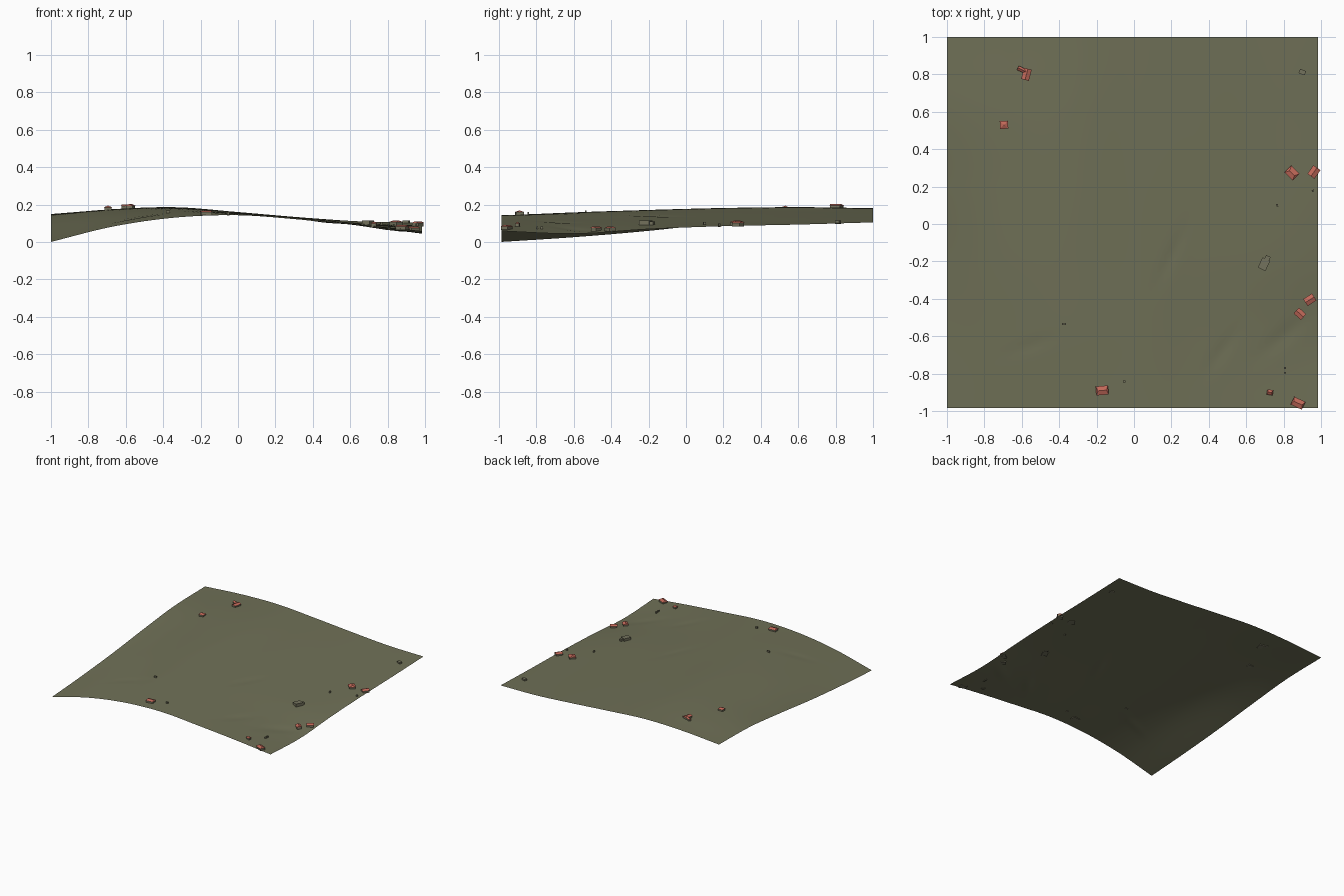
import bpy
import bmesh
import math
from mathutils import Matrix, Vector

cube = bpy.data.objects.get("Cube")
if cube:
    bpy.data.objects.remove(cube, do_unlink=True)


def material(name, rgb):
    m = bpy.data.materials.new(name)
    m.use_nodes = True
    m.diffuse_color = (*rgb, 1)
    bsdf = m.node_tree.nodes["Principled BSDF"]
    bsdf.inputs["Base Color"].default_value = (*rgb, 1)
    bsdf.inputs["Roughness"].default_value = 0.9
    return m


OLIVE = material("olive ground", (0.16, 0.163, 0.095))
WALL = material("olive grey wall", (0.175, 0.17, 0.11))
ROOF = material("terracotta roof", (0.54, 0.14, 0.1))

# Ground heights in thousandths: rows run front to back, columns from -x to +x
RELIEF = [
    (0, 82, 130, 143, 120, 92, 58),
    (26, 112, 155, 152, 121, 86, 43),
    (60, 140, 171, 157, 127, 97, 68),
    (104, 160, 182, 160, 130, 101, 84),
    (142, 175, 186, 160, 132, 105, 93),
    (150, 174, 180, 158, 132, 110, 105),
]


def spline(values, t):
    """Smooth interpolation through evenly spaced values, t from 0 to 1."""
    n = len(values) - 1
    t = min(max(t, 0), 1) * n
    i = min(int(t), n - 1)
    f = t - i
    b, c = values[i], values[i + 1]
    a = values[i - 1] if i else 2 * b - c
    d = values[i + 2] if i + 2 <= n else 2 * c - b
    return b + f / 2 * (c - a + f * (2 * a - 5 * b + 4 * c - d + f * (3 * (b - c) + d - a)))


# Shallow gullies: centre, direction, length, width, depth
GULLIES = [
    ((0.2, -0.17), 65, 0.14, 0.025, 0.004),
    ((0.47, -0.68), 55, 0.12, 0.03, 0.004),
    ((0.8, -0.6), 40, 0.15, 0.04, 0.005),
    ((-0.55, -0.65), 20, 0.12, 0.03, 0.003),
]


def ground_z(x, y):
    z = spline([spline(row, (x + 1) / 2) for row in RELIEF], (y + 1) / 2) / 1000
    for (cx, cy), angle, length, width, depth in GULLIES:
        a = math.radians(angle)
        u = (x - cx) * math.cos(a) + (y - cy) * math.sin(a)
        v = (y - cy) * math.cos(a) - (x - cx) * math.sin(a)
        z -= depth * math.exp(-(u / length) ** 2 - (v / width) ** 2)
    return z


def add_object(name, bm, *mats):
    mesh = bpy.data.meshes.new(name)
    bm.normal_update()
    bm.to_mesh(mesh)
    bm.free()
    for m in mats:
        mesh.materials.append(m)
    obj = bpy.data.objects.new(name, mesh)
    bpy.context.collection.objects.link(obj)
    return obj


# Rolling ground sheet
bm = bmesh.new()
bmesh.ops.create_grid(bm, x_segments=80, y_segments=80, size=0.9925)
for v in bm.verts:
    v.co.x -= 0.0075
    v.co.y += 0.0075
    v.co.z = ground_z(v.co.x, v.co.y)
for f in bm.faces:
    f.smooth = True
add_object("ground", bm, OLIVE)


def building(name, x, y, w, d, angle, wall=0.014, roof=0.009, hip=0.0):
    """Box sunk slightly into the ground; a pitched roof is added if roof > 0."""
    bm = bmesh.new()
    sink = 0.005
    bmesh.ops.create_cube(bm, size=1, matrix=Matrix.Translation((0, 0, (wall - sink) / 2))
                          @ Matrix.Diagonal((w, d, wall + sink, 1)))
    if roof:
        a, b = w / 2 + 0.003, d / 2 + 0.003
        e = [bm.verts.new((sx * a, sy * b, wall))
             for sx, sy in ((-1, -1), (1, -1), (1, 1), (-1, 1))]
        r = [bm.verts.new((s * a * (1 - hip), 0, wall + roof)) for s in (-1, 1)]
        for loop in ((e[0], e[1], r[1], r[0]), (e[2], e[3], r[0], r[1]),
                     (e[1], e[2], r[1]), (e[3], e[0], r[0]), (e[3], e[2], e[1], e[0])):
            bm.faces.new(loop).material_index = 1
    obj = add_object(name, bm, WALL, ROOF)
    obj.location = Vector((x, y, ground_z(x, y)))
    obj.rotation_euler.z = math.radians(angle)


# Red roofed houses: x, y, width, depth, turn, hip
HOUSES = [
    (-0.575, 0.8, 0.055, 0.036, 75, 0),
    (-0.6, 0.825, 0.04, 0.018, -25, 0),
    (-0.695, 0.53, 0.038, 0.036, 3, 0.9),
    (0.845, 0.272, 0.056, 0.046, -45, 0.4),
    (0.962, 0.278, 0.05, 0.04, 55, 0),
    (0.94, -0.405, 0.05, 0.038, 32, 0),
    (0.887, -0.48, 0.046, 0.036, -42, 0),
    (0.727, -0.9, 0.026, 0.022, -10, 0.5),
    (0.877, -0.958, 0.06, 0.04, -25, 0.3),
    (-0.17, -0.89, 0.06, 0.042, 5, 0.3),
]
for i, (x, y, w, d, turn, hip) in enumerate(HOUSES, 1):
    building(f"house_{i}", x, y, w, d, turn, hip=hip)

# Flat roofed barn with a narrow wing
building("barn", 0.695, -0.215, 0.045, 0.06, -25, wall=0.022, roof=0)
building("barn_wing", 0.712, -0.185, 0.026, 0.03, -25, wall=0.016, roof=0)

# Small flat roofed sheds: x, y, width, depth, turn
SHEDS = [
    (0.9, 0.812, 0.034, 0.024, -20),
    (0.765, 0.1, 0.01, 0.014, 15),
    (0.957, 0.178, 0.012, 0.01, 20),
    (-0.375, -0.535, 0.022, 0.009, 0),
    (-0.052, -0.843, 0.014, 0.01, 0),
    (0.808, -0.77, 0.011, 0.013, 0),
    (0.808, -0.795, 0.011, 0.009, 0),
]
for i, (x, y, w, d, turn) in enumerate(SHEDS, 1):
    building(f"shed_{i}", x, y, w, d, turn, wall=0.013, roof=0)
